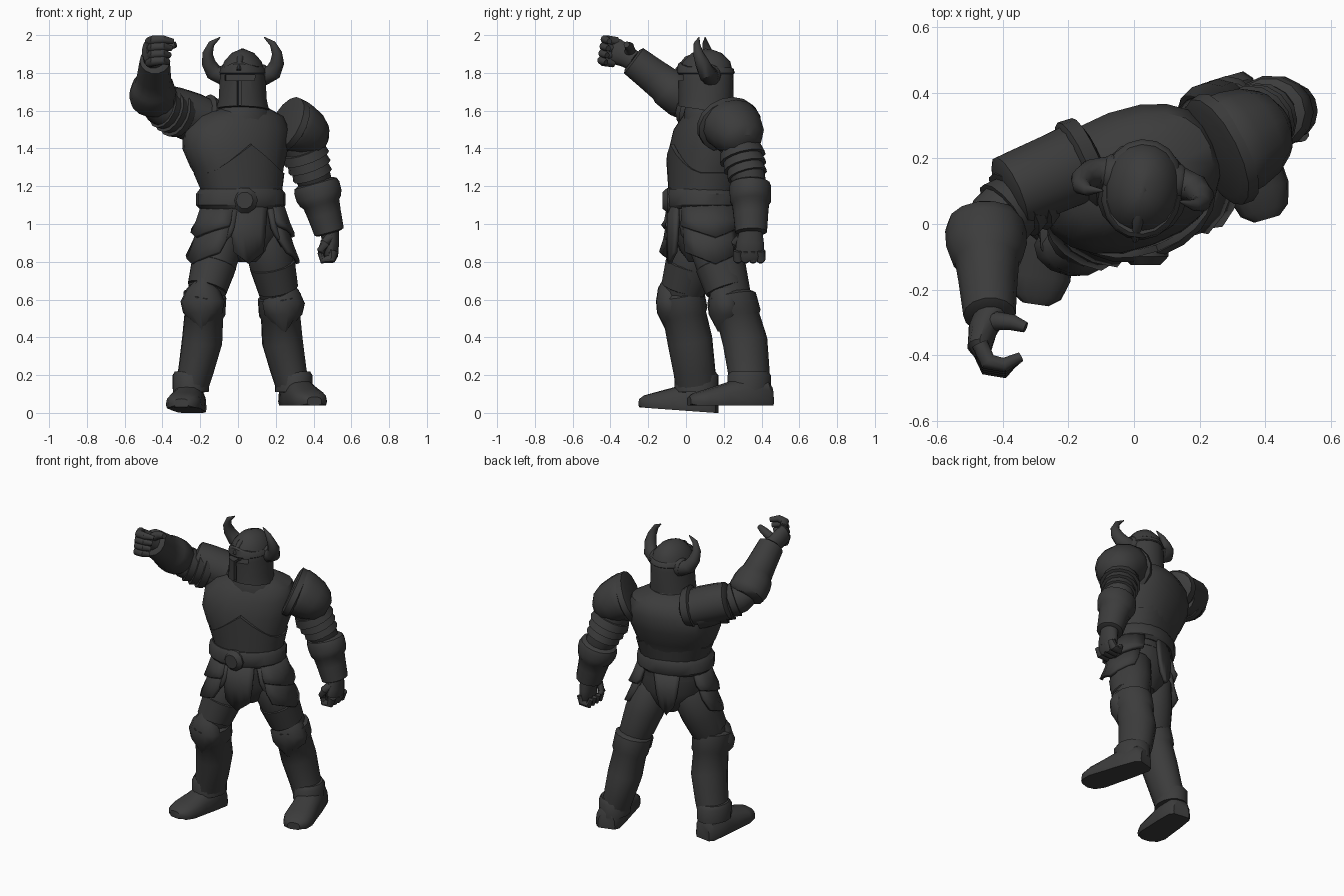
import bpy, bmesh, math
from mathutils import Vector as V, Matrix

if "Cube" in bpy.data.objects:
    bpy.data.objects.remove(bpy.data.objects["Cube"])

iron = bpy.data.materials.new("dark_iron")
iron.diffuse_color = (0.045, 0.045, 0.045, 1)
iron.use_nodes = True
iron.node_tree.nodes["Principled BSDF"].inputs["Base Color"].default_value = iron.diffuse_color


def finish(name, bm):
    bmesh.ops.recalc_face_normals(bm, faces=bm.faces)
    me = bpy.data.meshes.new(name)
    bm.to_mesh(me)
    bm.free()
    ob = bpy.data.objects.new(name, me)
    bpy.context.collection.objects.link(ob)
    me.materials.append(iron)
    return ob


def loft(name, secs, ref=(1, 0, 0), axis=None, n=14, e=1.0, warp=None):
    """Skin elliptical sections (point, a along ref, b across) into a capped solid."""
    bm = bmesh.new()
    pts = [V(s[0]) for s in secs]
    rings = []
    for i, (p, a, b) in enumerate(secs):
        d = V(axis) if axis else pts[min(i + 1, len(pts) - 1)] - pts[max(i - 1, 0)]
        d = d.normalized()
        u = (V(ref) - d * d.dot(V(ref))).normalized()
        v = d.cross(u)
        ring = []
        for k in range(n):
            t = 2 * math.pi * k / n
            c, s = (math.copysign(abs(x) ** e, x) for x in (math.cos(t), math.sin(t)))
            co = pts[i] + u * a * c + v * b * s
            if warp:
                co = warp(co, i, c, s)
            ring.append(bm.verts.new(co))
        rings.append(ring)
    for r, q in zip(rings, rings[1:]):
        for k in range(n):
            bm.faces.new((r[k], r[(k + 1) % n], q[(k + 1) % n], q[k]))
    bm.faces.new(rings[0])
    bm.faces.new(rings[-1])
    return finish(name, bm)


def piece(name, p, q, profile, ref=(1, 0, 0), n=14):
    """Straight armour piece from p to q; profile rows are (t, a, b)."""
    p, q = V(p), V(q)
    return loft(name, [(p.lerp(q, t), a, b) for t, a, b in profile], ref, q - p, n)


def finger(name, pts, r):
    loft(name, [(p, r * k, r * k) for p, k in zip(pts, (1, 1.05, .9, .6))], (.1, .3, 1), n=10)


def yawed(deg):
    a = math.radians(deg)
    return V((math.cos(a), math.sin(a), 0))


UP = (0, 0, 1)
BODY = yawed(20)

# Torso and hips
loft("torso", [((.02, .09, 1.04), .205, .165), ((.02, .09, 1.2), .21, .165), ((-.005, .11, 1.3), .25, .19),
               ((-.015, .13, 1.4), .285, .205), ((-.01, .15, 1.5), .285, .2), ((.01, .16, 1.57), .235, .165),
               ((.03, .15, 1.62), .12, .11)], BODY, UP, 20, .9)
loft("belly_plate", [((.02, .09, 1.17), .215, .175), ((.005, .105, 1.27), .243, .2), ((.005, .105, 1.275), .22, .18)],
     BODY, UP, 24, .92,
     lambda co, i, c, s: co + V((0, 0, .15 * max(0, 1 - abs(c) * 1.2) if i else 0)))
loft("gorget", [((.025, .14, 1.54), .17, .15), ((.025, .13, 1.6), .14, .14), ((.025, .12, 1.65), .1, .11)], BODY, UP)
loft("hips", [((.03, .1, .8), .06, .09), ((.03, .1, .86), .16, .13), ((.025, .1, .95), .21, .16),
              ((.02, .09, 1.06), .21, .165)], BODY, UP, 18)

# Belt with round buckle
loft("belt", [((.015, .085, 1.08), .22, .18), ((.015, .085, 1.1), .24, .195), ((.015, .085, 1.16), .24, .195),
              ((.015, .085, 1.185), .22, .18)], BODY, UP, 20, .95)
piece("buckle", (.035, -.06, 1.125), (.035, -.125, 1.125), [(0, .07, .07), (.6, .07, .07), (1, .045, .045)], n=10)


# Hanging skirt plates: (centre angle, half width, top z, bottom z, taper, flare)
def skirt_plate(name, mid, half, zt, zb, taper, flare):
    bm = bmesh.new()
    side, back = BODY, V((-BODY.y, BODY.x, 0))
    rows = []
    for r in range(3):
        f, row = r / 2, []
        for k in range(7):
            u = k / 3 - 1
            ang = math.radians(mid + half * u * (1 - (1 - taper) * f))
            g = 1 + flare * f
            z = zt + (zb - zt) * f + (.06 * abs(u) if r == 2 else 0)
            row.append(bm.verts.new(V((.025, .09, z)) + side * .215 * g * math.cos(ang)
                                    + back * .175 * (1 + flare * f * .6) * math.sin(ang)))
        rows.append(row)
    for a, b in zip(rows, rows[1:]):
        for k in range(6):
            bm.faces.new((a[k], a[k + 1], b[k + 1], b[k]))
    m = finish(name, bm).modifiers.new("thickness", "SOLIDIFY")
    m.thickness, m.offset = .022, 0


skirt_plate("front_skirt", -98, 28, 1.09, .79, .75, .02)
skirt_plate("back_skirt", 90, 22, 1.09, .82, .55, .02)
for tag, s in (("right", -1), ("left", 1)):
    centre = 180 if s < 0 else 0
    skirt_plate(tag + "_upper_tasset", centre - s * 8, 52, 1.1, .93, .98, .28)
    skirt_plate(tag + "_lower_tasset", centre - s * 10, 48, 1.04, .79, .85, .4)
    skirt_plate(tag + "_front_tasset", -90 + s * 46, 22, 1.08, .88, .7, .14)

# Helmet, turned slightly towards the raised arm
HEAD = Matrix.Translation((.025, .105, 0)) @ Matrix.Rotation(math.radians(-8), 4, "Z")
HX = yawed(-8)


def head(x, y, z):
    return HEAD @ V((x, y, z))


def bevor(co, i, c, s):
    return co + V((0, 0, -.02 * s)) if i < 2 else co


helmet = loft("helmet", [(head(0, 0, 1.605), .14, .145), (head(0, 0, 1.66), .128, .145), (head(0, 0, 1.77), .122, .148),
                         (head(0, 0, 1.8), .118, .145), (head(0, .005, 1.86), .1, .125), (head(0, .005, 1.905), .06, .08),
                         (head(0, 0, 1.925), .012, .03)], HX, UP, 18, .95, bevor)
slots = bmesh.new()
for w, z, h in ((.16, 1.775, .028), (.02, 1.7, .14)):
    bmesh.ops.create_cube(slots, size=1, matrix=HEAD @ Matrix.Translation((0, -.14, z))
                          @ Matrix.Diagonal((w, .085 if w < .1 else .14, h, 1)))
cutter = finish("visor_cutter", slots)
cutter.hide_render = True
cutter.hide_set(True)
cut = helmet.modifiers.new("visor", "BOOLEAN")
cut.object, cut.operation, cut.use_self = cutter, "DIFFERENCE", True
loft("brow_band", [(head(0, 0, 1.795), .118, .148), (head(0, 0, 1.8), .124, .154), (head(0, 0, 1.82), .119, .148),
                   (head(0, 0, 1.83), .11, .136)], HX, UP, 18, .95,
     lambda co, i, c, s: co + V((0, 0, .03 * max(0, -s) ** 6 if i > 1 else 0)))
loft("crest_ridge", [(head(0, -.148, 1.81), .012, .02), (head(0, -.1, 1.872), .018, .018), (head(0, 0, 1.915), .018, .015),
                     (head(0, .09, 1.878), .015, .015), (head(0, .135, 1.8), .01, .012)], HX, n=10)
for tag, s in (("right", -1), ("left", 1)):
    path = [(.06, .035, 1.79, .048), (.115, .035, 1.785, .05), (.16, .025, 1.805, .045), (.184, .005, 1.855, .037),
            (.185, -.015, 1.905, .027), (.163, -.025, 1.955, .017), (.118, -.02, 1.988, .003)]
    loft(tag + "_horn", [(head(s * x, y, z), r, r) for x, y, z, r in path], (0, 1, 0), n=12)
    piece(tag + "_horn_socket", head(s * .07, .035, 1.787), head(s * .12, .035, 1.787),
          [(0, .06, .06), (.8, .058, .058), (1, .05, .05)], (0, 1, 0))

# Legs: hip, knee, ankle, heel, toe, facing yaw, backward bow of the shin
legs = {"right": ((-.08, .07, .95), (-.18, -.025, .59), (-.25, .055, .13), (-.24, .165, .0), (-.3, -.245, .03), -8, .01),
        "left": ((.14, .13, .95), (.225, .25, .58), (.295, .335, .13), (.28, .45, .04), (.405, .015, .04), 18, .025)}
for tag, (hip, knee, ankle, heel, toe, yaw, bow) in legs.items():
    sx = yawed(yaw)
    fwd = V((sx.y, -sx.x, 0))
    side = -1 if tag == "right" else 1
    hip, knee, ankle, heel, toe = map(V, (hip, knee, ankle, heel, toe))
    piece(tag + "_thigh", hip, knee, [(-.1, .08, .09), (.1, .12, .135), (.5, .118, .13), (.9, .1, .108), (1.1, .08, .08)], sx)
    piece(tag + "_thigh_guard", hip + fwd * .015, knee + fwd * .015,
          [(.42, .1, .1), (.45, .122, .122), (.8, .108, .112), (.82, .09, .09)], sx)
    shin = [(-.12, .09, .1), (-.08, .115, .13), (.12, .115, .128), (.16, .104, .116), (.45, .108, .12), (.8, .094, .112), (1, .09, .11)]
    loft(tag + "_greave", [(knee.lerp(ankle, t) + V((-side * .022, bow, 0)) * math.sin(math.pi * max(t, 0)), a, b)
                           for t, a, b in shin], sx, ankle - knee)
    k = knee + fwd * .045
    loft(tag + "_knee_guard", [(k + V((0, 0, dz)) - fwd * back, a, b) for dz, back, a, b in
                               ((.14, .02, .015, .06), (.07, .0, .085, .08), (0, -.01, .118, .08),
                                (-.06, -.005, .105, .08), (-.15, .02, .015, .06))], sx, UP, 12)
    piece(tag + "_ankle_cuff", ankle + V((0, 0, .09)), ankle + V((0, 0, -.02)),
          [(0, .085, .1), (.2, .098, .118), (1, .096, .118)], sx)
    f = (toe - heel).normalized()
    secs = [(0, .055, .1), (.06, .078, .14), (.35, .088, .15), (.55, .09, .12), (.8, .095, .085), (.94, .075, .065), (1, .04, .045)]
    zmin = lambda co, i, c, s, h=heel, t=toe, q=secs: V((co.x, co.y, max(co.z, h.z + (t.z - h.z) * q[i][0])))
    loft(tag + "_boot", [(heel.lerp(toe, t) + V((0, 0, .02)), w, h - .02) for t, w, h in secs],
         sx, V((f.x, f.y, 0)), 16, .8, zmin)

# Arms: shoulder, elbow, wrist
arms = {"right": ((-.22, .17, 1.53), (-.44, .0, 1.63), (-.44, -.285, 1.87)),
        "left": ((.31, .26, 1.5), (.415, .34, 1.2), (.485, .345, .95))}
for tag, (sh, el, wr) in arms.items():
    ref = (1, 0, 0)
    sh, el, wr = V(sh), V(el), V(wr)
    piece(tag + "_upper_arm", sh, el, [(-.1, .1, .1), (.2, .11, .11), (.6, .1, .1), (.95, .09, .09), (1.15, .06, .06)],
          UP if tag == "right" else ref)
    st = el if tag == "left" else el + V((-.012, -.01, .03))
    piece(tag + "_gauntlet", st, wr, [(-.12, .08, .08), (-.06, .115, .105), (.03, .124, .113), (.2, .123, .112), (.32, .112, .11),
                                      (.38, .098, .1), (.6, .09, .094), (.97, .08, .086), (1, .06, .065)], ref)
    # overlapping arm bands under the shoulder guard
    for j in range(3):
        t = .34 + .15 * j
        r = .118 - .008 * j
        piece(f"{tag}_arm_band_{j + 1}", sh, el, [(t, r * .85, r * .85), (t + .02, r * .96, r * .96),
                                                (t + .17, r * 1.06, r * 1.06), (t + .18, r * .85, r * .85)],
              UP if tag == "right" else ref)

# Shoulder guards with a raised inner rim
dome = [(0, .13, .15), (.1, .145, .165), (.3, .142, .162), (.6, .13, .145), (.85, .1, .112), (1, .055, .06)]
piece("left_shoulder_guard", (.26, .225, 1.545), (.445, .315, 1.425), dome, UP)
piece("left_shoulder_rim", (.245, .215, 1.535), (.295, .24, 1.51),
      [(0, .12, .15), (.15, .155, .178), (.75, .152, .182), (1, .12, .15)], UP, 16)
piece("right_shoulder_guard", (-.16, .19, 1.55), (-.39, .09, 1.625),
      [(0, .08, .1), (.05, .11, .125), (.3, .12, .122), (.7, .12, .12), (.95, .115, .118), (1, .09, .09)], UP)
piece("right_shoulder_rim", (-.12, .2, 1.545), (-.19, .17, 1.565),
      [(0, .07, .1), (.2, .11, .14), (.8, .13, .145), (1, .1, .11)], UP, 16)

# Lowered fist
loft("left_palm", [((.485, .345, .97), .05, .06), ((.49, .34, .9), .045, .075), ((.492, .335, .83), .038, .078),
                   ((.49, .335, .805), .025, .06)], n=14)
for j in range(4):
    y = .275 + .04 * j
    finger(f"left_finger_{j + 1}", [(.51, y, .86), (.495, y, .815), (.45, y, .81), (.435, y, .85)], .025)
finger("left_thumb", [(.485, .29, .93), (.46, .265, .9), (.44, .27, .86), (.44, .29, .84)], .025)

# Raised, half-open hand
loft("right_palm", [((-.435, -.27, 1.86), .055, .05), ((-.46, -.32, 1.89), .06, .045), ((-.47, -.375, 1.915), .07, .038),
                    ((-.46, -.4, 1.92), .06, .025)], UP, n=14)
for j in range(4):
    z, y = 1.965 - .037 * j, -.385 - .006 * j
    finger(f"right_finger_{j + 1}", [(-.47, y + .02, z), (-.445, y - .035, z + .008), (-.395, y - .045, z + .012),
                                    (-.345 - .008 * j, y - .02, z + .002)], .025)
finger("right_thumb", [(-.455, -.31, 1.89), (-.415, -.295, 1.92), (-.37, -.3, 1.94), (-.33, -.315, 1.95)], .027)

# Smooth shading with kept edges
for ob in bpy.context.collection.objects:
    ob.select_set(ob is not cutter)
bpy.context.view_layer.objects.active = helmet
bpy.ops.object.shade_smooth_by_angle(angle=math.radians(38))
